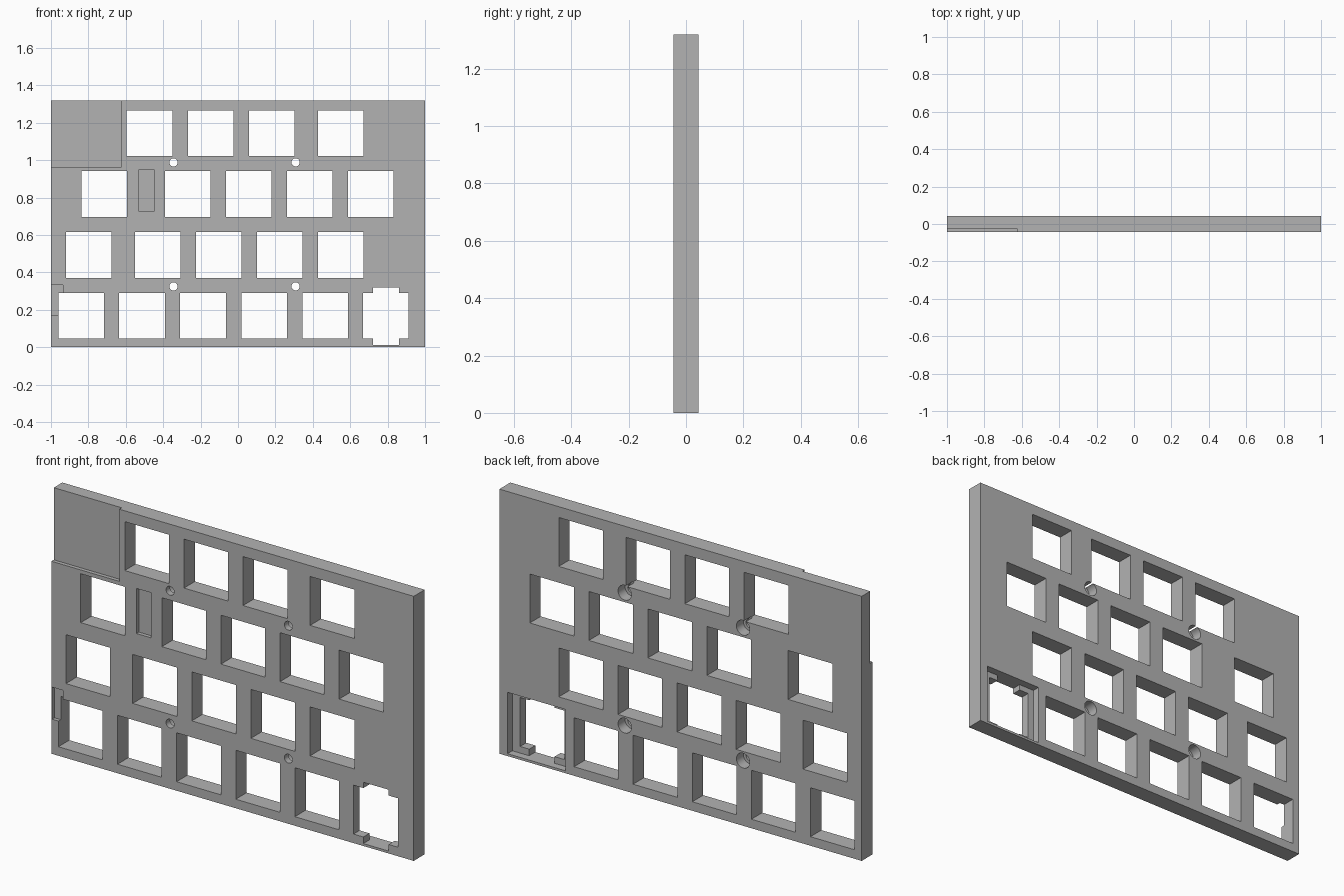
import bpy
import bmesh
from math import pi
from mathutils import Matrix

cube = bpy.data.objects.get("Cube")
if cube:
    bpy.data.objects.remove(cube, do_unlink=True)

HEIGHT = 1.32
HALF = 0.043            # half the plate thickness
FRONT, BACK = -HALF, HALF
OVER = 0.05             # how far cutters reach past the surface
HOLE = 0.244


def add_box(bm, x, y, z):
    """Box spanning the (low, high) pairs x, y and z."""
    size = [b - a for a, b in (x, y, z)]
    mid = [(a + b) / 2 for a, b in (x, y, z)]
    bmesh.ops.create_cube(bm, size=1, matrix=Matrix.Translation(mid) @ Matrix.Diagonal((*size, 1)))


def add_rod(bm, x, z, radius, y):
    """Cylinder along y."""
    place = Matrix.Translation((x, sum(y) / 2, z)) @ Matrix.Rotation(pi / 2, 4, "X")
    bmesh.ops.create_cone(bm, cap_ends=True, segments=32, radius1=radius, radius2=radius,
                          depth=y[1] - y[0], matrix=place)


def make_object(name, bm):
    mesh = bpy.data.meshes.new(name)
    bm.to_mesh(mesh)
    bm.free()
    obj = bpy.data.objects.new(name, mesh)
    bpy.context.collection.objects.link(obj)
    return obj


def carve(target, bm):
    """Subtract the cutter shapes and discard them."""
    cutter = make_object("cutter", bm)
    cutter.hide_render = True
    mod = target.modifiers.new("carve", "BOOLEAN")
    mod.operation = "DIFFERENCE"
    mod.solver = "EXACT"
    mod.object = cutter
    bpy.context.view_layer.objects.active = target
    bpy.ops.object.modifier_apply(modifier=mod.name)
    bpy.data.objects.remove(cutter, do_unlink=True)


# Plate
bm = bmesh.new()
add_box(bm, (-1, 1), (FRONT, BACK), (0, HEIGHT))
plate = make_object("switch_plate", bm)

through = (FRONT - OVER, BACK + OVER)
shallow = (FRONT - OVER, FRONT + 0.019)

# Staggered rows of square switch holes: bottom edge, then left edges
rows = [
    (1.022, (-0.595, -0.268, 0.058, 0.428)),
    (0.697, (-0.838, -0.39, -0.064, 0.262, 0.588)),
    (0.371, (-0.92, -0.551, -0.225, 0.101, 0.428)),
    (0.045, (-0.961, -0.635, -0.309, 0.018, 0.344, 0.668)),
]
bm = bmesh.new()
for z, lefts in rows:
    for x in lefts:
        add_box(bm, (x, x + HOLE), through, (z, z + HOLE))

# Screw holes
screws = [(x, z) for x in (-0.345, 0.308) for z in (0.325, 0.988)]
for x, z in screws:
    add_rod(bm, x, z, 0.022, through)
carve(plate, bm)

# Wider screw head bores and the clearance pocket in the back
bm = bmesh.new()
for x, z in screws:
    add_rod(bm, x, z, 0.037, (BACK - 0.055, BACK + OVER))
add_box(bm, (0.635, 0.955), (BACK - 0.038, BACK + OVER), (0.012, 0.318))
carve(plate, bm)

# Taller opening through the corner switch hole
bm = bmesh.new()
add_box(bm, (0.722, 0.862), through, (0.012, 0.318))
carve(plate, bm)

# Shallow recesses in the front: corner, slot and edge notch
bm = bmesh.new()
add_box(bm, (-1 - OVER, -0.625), shallow, (0.96, HEIGHT + OVER))
add_box(bm, (-0.53, -0.45), shallow, (0.725, 0.95))
add_box(bm, (-0.996, -0.935), shallow, (0.173, 0.333))
carve(plate, bm)

# Colour and shading
grey = bpy.data.materials.new("plain_grey")
colour = (0.45, 0.45, 0.45, 1)
grey.use_nodes = True
grey.diffuse_color = colour
grey.node_tree.nodes["Principled BSDF"].inputs["Base Color"].default_value = colour
plate.data.materials.clear()
plate.data.materials.append(grey)
for poly in plate.data.polygons:
    poly.material_index = 0

bpy.ops.object.select_all(action="DESELECT")
plate.select_set(True)
bpy.context.view_layer.objects.active = plate
bpy.ops.object.shade_smooth_by_angle(angle=pi / 6)
